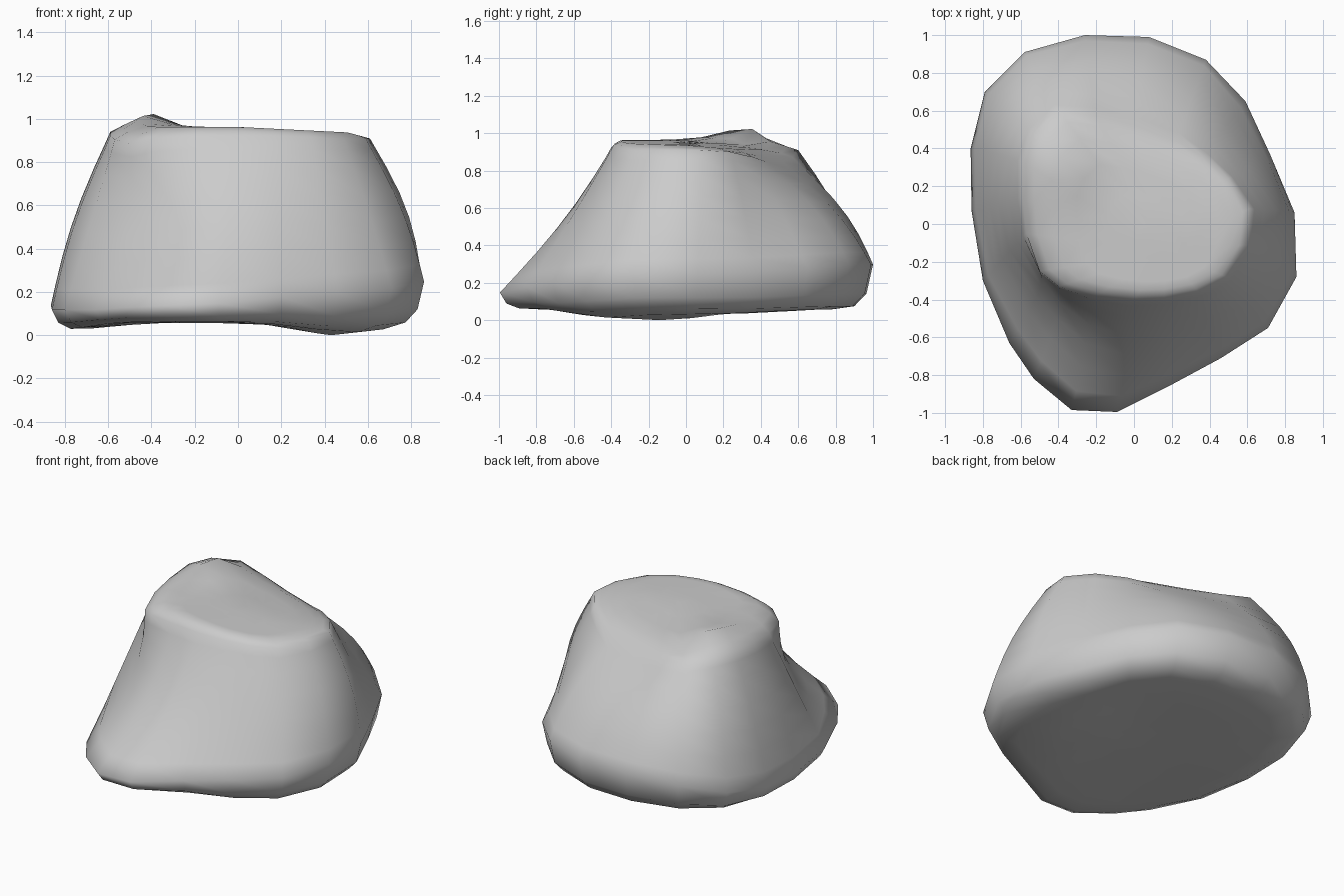
import bpy, bmesh
from math import exp, sin, pi
from mathutils import Vector

if "Cube" in bpy.data.objects:
    bpy.data.objects.remove(bpy.data.objects["Cube"])

# Widest outline of the boulder (x, y, z), clockwise from the back
girth = [(.08, .99, .30), (.38, .87, .30), (.59, .65, .28), (.72, .37, .26), (.85, .06, .25),
         (.86, -.28, .25), (.71, -.55, .22), (.46, -.71, .20), (.20, -.85, .18), (-.09, -.995, .15),
         (-.33, -.985, .14), (-.53, -.82, .13), (-.66, -.63, .12), (-.80, -.30, .12), (-.86, .07, .12),
         (-.865, .40, .14), (-.79, .70, .20), (-.58, .91, .27), (-.26, 1.0, .30)]
# Matching rim of the top
rim = [(.00, .52, .84), (.22, .44, .84), (.36, .36, .87), (.50, .24, .90), (.61, .08, .91),
       (.59, -.11, .91), (.49, -.28, .905), (.34, -.36, .915), (.16, -.395, .92), (.00, -.40, .92),
       (-.20, -.38, .92), (-.40, -.33, .905), (-.50, -.25, .88), (-.57, -.05, .90), (-.59, .14, .92),
       (-.59, .33, .94), (-.53, .48, .94), (-.40, .60, .91), (-.20, .57, .87)]
# Outward (+) or inward (-) bow of the flank in each column
bow = [.055, .06, .01, .02, .05, .035, .01, .00, -.01, -.04,
       -.08, -.12, -.10, .00, .03, .035, .05, .06, .06]


def bump(x, y, cx, cy, wx, wy):
    return exp(-(x - cx) ** 2 / wx - (y - cy) ** 2 / wy)


def top_z(x, y):
    slope = .12 * max(0, y) + .05 * max(0, x)
    return .965 - slope + .105 * bump(x, y, -.42, .35, .03, .05)


def base_z(x, y):
    return .06 - .035 * bump(x, y, -.78, 0, .04, .5) - .06 * bump(x, y, .47, -.2, .06, .25)


girth, rim = [Vector(p) for p in girth], [Vector(p) for p in rim]
rings = []

# Underside, from the centre outwards
for s, k in ((.17, 1), (.5, 1), (.78, 1), (.9, .93), (.965, .65)):
    ring = []
    for g in girth:
        x, y = g.x * s, g.y * s
        ring.append(Vector((x, y, g.z + (base_z(x, y) - g.z) * k)))
    rings.append(ring)

# Flanks between girth and rim, bowed in or out
for t in (0, .12, .28, .45, .62, .8, .93):
    ring = []
    for g, r, b in zip(girth, rim, bow):
        p = g.lerp(r, t)
        out = Vector((g.x, g.y, 0)).normalized()
        ring.append(p + out * b * sin(pi * t))
    rings.append(ring)

# Sloping top with its raised corner
hub = Vector((.17, -.15, 0))
for f, k in ((1, .1), (.92, .6), (.8, 1), (.62, 1), (.4, 1), (.2, 1)):
    ring = []
    for r in rim:
        p = hub.lerp(r, f)
        p.z = r.z + (top_z(p.x, p.y) - r.z) * k
        ring.append(p)
    rings.append(ring)

# Skin the rings and close both ends
bm = bmesh.new()
loops = [[bm.verts.new(p) for p in ring] for ring in rings]
n = len(girth)
for a, b in zip(loops, loops[1:]):
    for i in range(n):
        j = (i + 1) % n
        bm.faces.new((a[i], a[j], b[j], b[i]))
bm.faces.new(loops[0])
bm.faces.new(loops[-1])
bmesh.ops.recalc_face_normals(bm, faces=bm.faces)
low = min(v.co.z for v in bm.verts)
bmesh.ops.translate(bm, verts=bm.verts, vec=(0, 0, -low))
for f in bm.faces:
    f.smooth = True

mesh = bpy.data.meshes.new("boulder")
bm.to_mesh(mesh)
bm.free()
bpy.context.collection.objects.link(bpy.data.objects.new("boulder", mesh))
